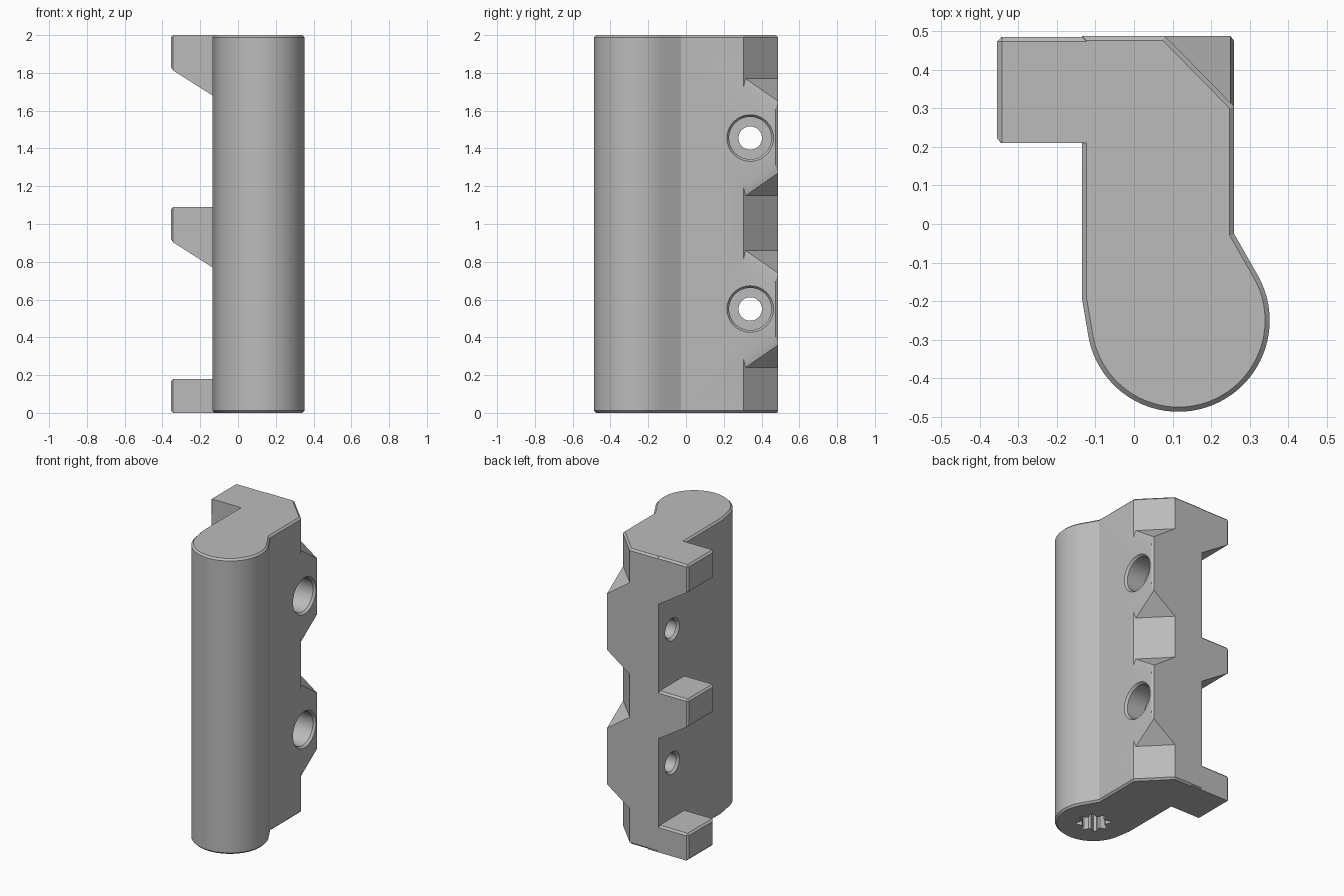
import bpy, bmesh
from math import sin, cos, radians, tau
from mathutils import Vector

cube = bpy.data.objects.get("Cube")
if cube:
    bpy.data.objects.remove(cube, do_unlink=True)

HEIGHT, CHAMFER = 2.0, 0.012
BACK, SIDE, LEFT = 0.488, 0.26, -0.135

grey = bpy.data.materials.new("plain grey")
grey.use_nodes = True
grey.diffuse_color = (0.5, 0.5, 0.5, 1)
grey.node_tree.nodes["Principled BSDF"].inputs["Base Color"].default_value = (0.5, 0.5, 0.5, 1)


def finish(name, bm):
    bmesh.ops.recalc_face_normals(bm, faces=bm.faces)
    mesh = bpy.data.meshes.new(name)
    bm.to_mesh(mesh)
    bm.free()
    mesh.materials.append(grey)
    ob = bpy.data.objects.new(name, mesh)
    bpy.context.collection.objects.link(ob)
    return ob


def loft(rings):
    """Skin a list of equal-length rings and cap both ends."""
    bm = bmesh.new()
    rows = [[bm.verts.new(p) for p in ring] for ring in rings]
    n = len(rows[0])
    for a, b in zip(rows, rows[1:]):
        for i in range(n):
            j = (i + 1) % n
            bm.faces.new((a[i], a[j], b[j], b[i]))
    bm.faces.new(rows[0])
    bm.faces.new(rows[-1])
    bmesh.ops.recalc_face_normals(bm, faces=bm.faces)
    return bm


def bevel(bm, rule):
    edges = [e for e in bm.edges if rule(*[v.co for v in e.verts])]
    bmesh.ops.bevel(bm, geom=edges, offset=CHAMFER, segments=1, affect='EDGES')


def combine(target, tool, operation):
    mod = target.modifiers.new(tool.name, 'BOOLEAN')
    mod.object, mod.operation, mod.solver = tool, operation, 'EXACT'
    tool.hide_render = True
    tools.append(tool)


tools = []

# Main column: straight web with a round barrel at the front
CX, CY, R = 0.115, -0.25, 0.237
outline = [(LEFT, BACK), (0.08, BACK), (SIDE, 0.305), (SIDE, -0.026)]
for i in range(61):
    a = radians(30 - 200 * i / 60)
    outline.append((CX + R * cos(a), CY + R * sin(a)))
outline.append((LEFT, -0.193))
bm = loft([[(x, y, z) for x, y in outline] for z in (0, HEIGHT)])
bevel(bm, lambda a, b: abs(a.z - b.z) < 0.001)
body = finish("hinge_body", bm)

# Hooks on the right-hand side, the upper two with sloping undersides
for name, top, outer, inner in (("top_hook", HEIGHT, 1.82, 1.63),
                                ("middle_hook", 1.09, 0.91, 0.72),
                                ("bottom_hook", 0.18, 0, 0)):
    tip, root = -0.355, -0.056
    side = [(tip, top), (root, top), (root, inner), (tip, outer)]
    bm = loft([[(x, y, z) for x, z in side] for y in (0.21, 0.485)])
    bevel(bm, lambda a, b: (a.x + b.x < 2 * tip + 0.001)
          or (min(a.y, b.y) > 0.48 and min(a.z, b.z) > top - 0.001))
    combine(body, finish(name, bm), 'UNION')

# Screw bosses filling the cut-off back corner, with a screw hole in each
def bore_ring(x, r, z, n=40):
    return [(x, 0.34 + r * cos(tau * i / n), z + r * sin(tau * i / n)) for i in range(n)]


for name, mid in (("lower", 0.55), ("upper", 1.46)):
    bm = bmesh.new()
    for x, y, half in ((0.1, 0.3, 0.31), (0.08, BACK, 0.31), (0.25, 0.315, 0.31),
                       (0.25, BACK, 0.19), (SIDE, 0.305, 0.265), (SIDE, 0.475, 0.15)):
        for s in (-1, 1):
            bm.verts.new((x, y, mid + s * half))
    hull = bmesh.ops.convex_hull(bm, input=bm.verts)
    spare = [g for g in hull["geom_interior"] if isinstance(g, bmesh.types.BMVert)]
    bmesh.ops.delete(bm, geom=spare, context='VERTS')
    combine(body, finish(name + "_boss", bm), 'UNION')

for name, mid in (("lower", 0.55), ("upper", 1.455)):
    profile = [(-0.155, 0.095), (-0.12, 0.062), (0.11, 0.062),
               (0.11, 0.112), (0.245, 0.112), (0.275, 0.135)]
    combine(body, finish(name + "_bore", loft([bore_ring(x, r, mid) for x, r in profile])),
            'DIFFERENCE')

# Splined socket in the underside of the barrel
def spline_ring(z, teeth=8):
    ring = []
    for i in range(teeth * 4):
        r = 0.105 if i % 4 in (0, 1) else 0.075
        a = tau * (i - 0.5) / (teeth * 4)
        ring.append((CX + r * cos(a), CY + r * sin(a), z))
    return ring


combine(body, finish("socket", loft([spline_ring(-0.05), spline_ring(0.8)])), 'DIFFERENCE')

# Bake the joined shape and drop the helper parts
bpy.context.view_layer.update()
evaluated = body.evaluated_get(bpy.context.evaluated_depsgraph_get())
solid = bpy.data.meshes.new_from_object(evaluated)
body.modifiers.clear()
body.data = solid
for tool in tools:
    bpy.data.objects.remove(tool, do_unlink=True)
solid.materials.clear()
solid.materials.append(grey)
for poly in solid.polygons:
    poly.material_index = 0

bpy.ops.object.select_all(action='DESELECT')
body.select_set(True)
bpy.context.view_layer.objects.active = body
bpy.ops.object.shade_smooth_by_angle(angle=radians(20))
